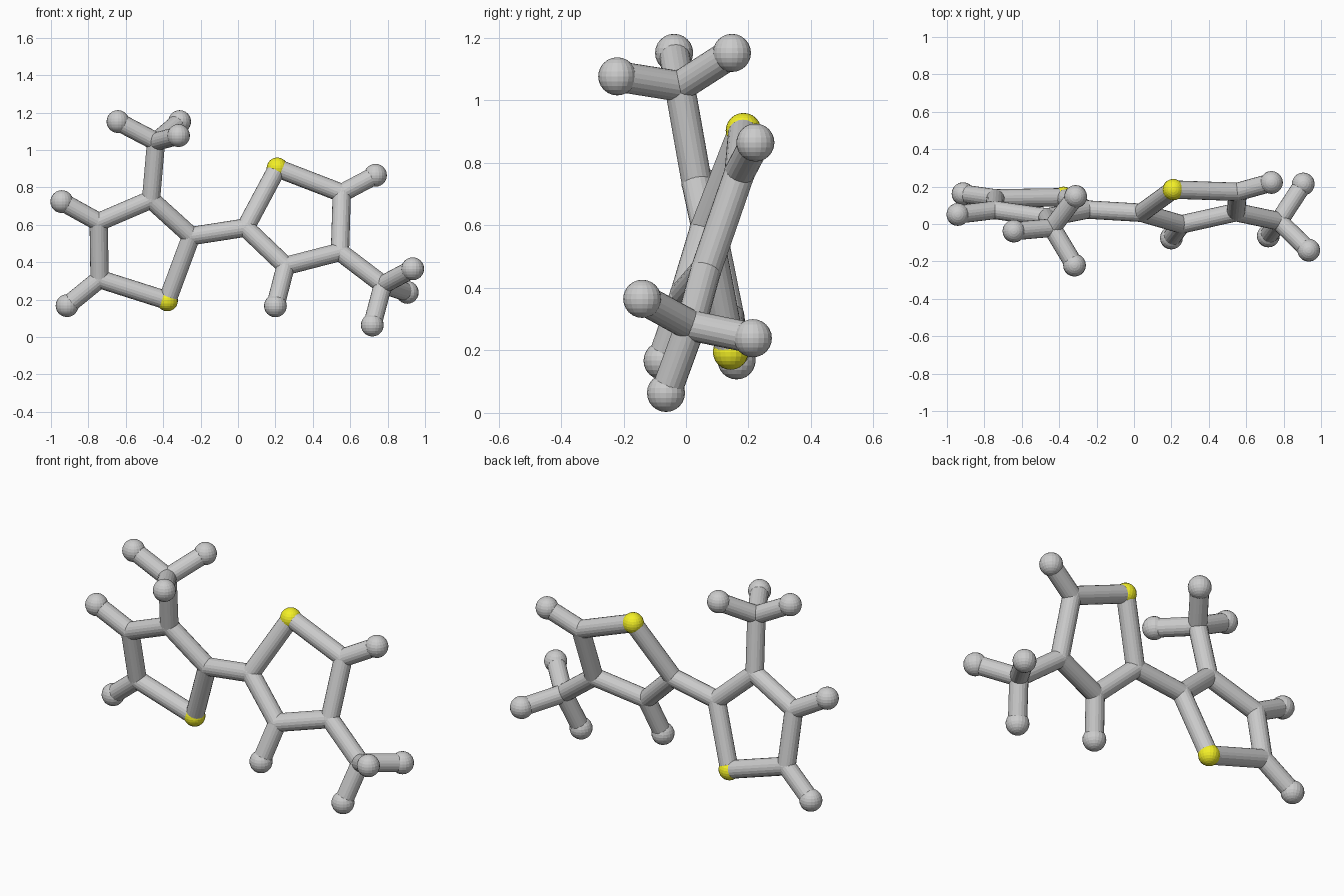
import bpy
from mathutils import Vector

if "Cube" in bpy.data.objects:
    bpy.data.objects.remove(bpy.data.objects["Cube"])

BOND_R, C_R, H_R, S_R = 0.049, 0.05, 0.061, 0.057

yellow = bpy.data.materials.new("yellow")
yellow.diffuse_color = (0.9, 0.87, 0.02, 1)
yellow.use_nodes = True
yellow.node_tree.nodes["Principled BSDF"].inputs["Base Color"].default_value = yellow.diffuse_color

# Atom centres for each half of the molecule
left = {
    "link": (-0.25, 0.077, 0.54), "sulfur": (-0.378, 0.143, 0.195),
    "low": (-0.74, 0.137, 0.31), "mid": (-0.745, 0.075, 0.615),
    "top": (-0.465, 0.035, 0.735), "methyl": (-0.438, -0.02, 1.045),
    "h_low": (-0.914, 0.162, 0.168), "h_mid": (-0.942, 0.051, 0.724),
    "h_a": (-0.642, -0.038, 1.152), "h_b": (-0.312, 0.147, 1.152),
    "h_c": (-0.318, -0.22, 1.077),
}
right = {
    "link": (0.04, 0.06, 0.585), "sulfur": (0.21, 0.184, 0.903),
    "low": (0.555, 0.172, 0.77), "mid": (0.545, 0.063, 0.455),
    "top": (0.255, -0.002, 0.38), "methyl": (0.775, 0.015, 0.28),
    "h_low": (0.735, 0.222, 0.865), "h_top": (0.2, -0.075, 0.167),
    "h_a": (0.934, -0.14, 0.365), "h_b": (0.905, 0.214, 0.239),
    "h_c": (0.718, -0.064, 0.064),
}
ring = [("link", "sulfur"), ("sulfur", "low"), ("low", "mid"), ("mid", "top"),
        ("top", "link"), ("low", "h_low")]
methyl = [("methyl", h) for h in ("h_a", "h_b", "h_c")]


def atom(name, kind, pos):
    r = S_R if kind == "sulfur" else H_R if kind.startswith("h_") else C_R
    bpy.ops.mesh.primitive_uv_sphere_add(segments=20, ring_count=12, radius=r, location=pos)
    ob = bpy.context.object
    ob.name = name
    if kind == "sulfur":
        ob.data.materials.append(yellow)


def bond(name, a, b):
    a, b = Vector(a), Vector(b)
    d = b - a
    bpy.ops.mesh.primitive_cylinder_add(
        vertices=20, radius=BOND_R, depth=d.length, location=(a + b) / 2,
        rotation=d.to_track_quat('Z', 'Y').to_euler())
    bpy.context.object.name = name


# Rings, methyl groups and hydrogens
for side, pts, extra in (
        ("left", left, [("top", "methyl"), ("mid", "h_mid")]),
        ("right", right, [("mid", "methyl"), ("top", "h_top")])):
    for key, pos in pts.items():
        atom(f"{side}_atom_{key}", key, pos)
    for a, b in ring + methyl + extra:
        bond(f"{side}_bond_{a}_{b}", pts[a], pts[b])

# Bond joining the two rings
bond("centre_bond", left["link"], right["link"])
